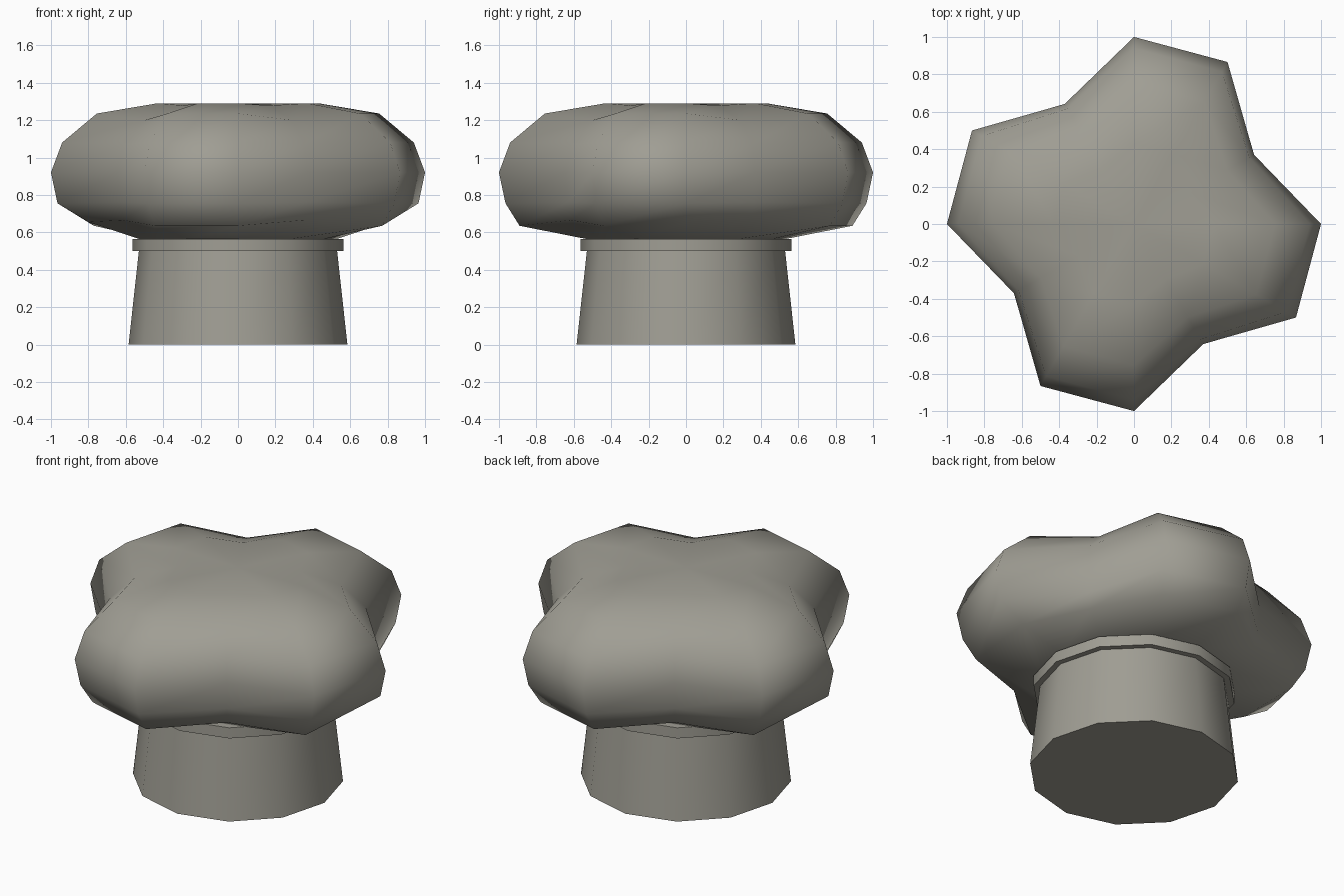
import bpy
import bmesh
from math import cos, sin, pi, radians

old = bpy.data.objects.get("Cube")
if old:
    bpy.data.objects.remove(old)

mat = bpy.data.materials.new("warm grey")
mat.use_nodes = True
colour = (0.35, 0.34, 0.295, 1)
mat.diffuse_color = colour
mat.node_tree.nodes["Principled BSDF"].inputs["Base Color"].default_value = colour

SIDES = 12


def lathe(name, rings, top=None, angle=40):
    """Loft rings upward; each ring is a function: side index -> (radius, z)."""
    bm = bmesh.new()
    loops = []
    for ring in rings:
        loop = []
        for i in range(SIDES):
            r, z = ring(i)
            a = 2 * pi * i / SIDES
            loop.append(bm.verts.new((r * cos(a), r * sin(a), z)))
        loops.append(loop)
    for low, high in zip(loops, loops[1:]):
        for i in range(SIDES):
            j = (i + 1) % SIDES
            bm.faces.new((low[i], low[j], high[j], high[i]))
    bm.faces.new(loops[0][::-1])
    if top is None:
        bm.faces.new(loops[-1])
    else:
        centre = bm.verts.new((0, 0, top))
        for i in range(SIDES):
            bm.faces.new((loops[-1][i], loops[-1][(i + 1) % SIDES], centre))
    bmesh.ops.recalc_face_normals(bm, faces=bm.faces)
    mesh = bpy.data.meshes.new(name)
    bm.to_mesh(mesh)
    bm.free()
    mesh.materials.append(mat)
    obj = bpy.data.objects.new(name, mesh)
    bpy.context.collection.objects.link(obj)
    bpy.ops.object.select_all(action='DESELECT')
    obj.select_set(True)
    bpy.context.view_layer.objects.active = obj
    bpy.ops.object.shade_smooth_by_angle(angle=radians(angle))
    return obj


def circle(r, z):
    return lambda i: (r, z)


def lobed(tip, notch):
    # every third corner is pulled in to make four lobes
    return lambda i: notch if i % 3 == 1 else tip


def underside(i):
    # the two side lobes are tucked in slightly more
    if i % 6 == 0:
        return (0.80, 0.655)
    return lobed((0.89, 0.635), (0.71, 0.665))(i)


# Tapered neck and its collar
lathe("neck", [circle(0.585, 0), circle(0.53, 0.5)])
lathe("collar", [circle(0.565, 0.5), circle(0.565, 0.565)])

# Four-lobed grip
lathe("grip", [
    circle(0.52, 0.562),
    underside,
    lobed((0.965, 0.755), (0.73, 0.76)),
    lobed((1.0, 0.92), (0.741, 0.92)),
    lobed((0.94, 1.08), (0.712, 1.07)),
    lobed((0.755, 1.235), (0.575, 1.2)),
    lobed((0.43, 1.29), (0.34, 1.278)),
], top=1.285, angle=61)
